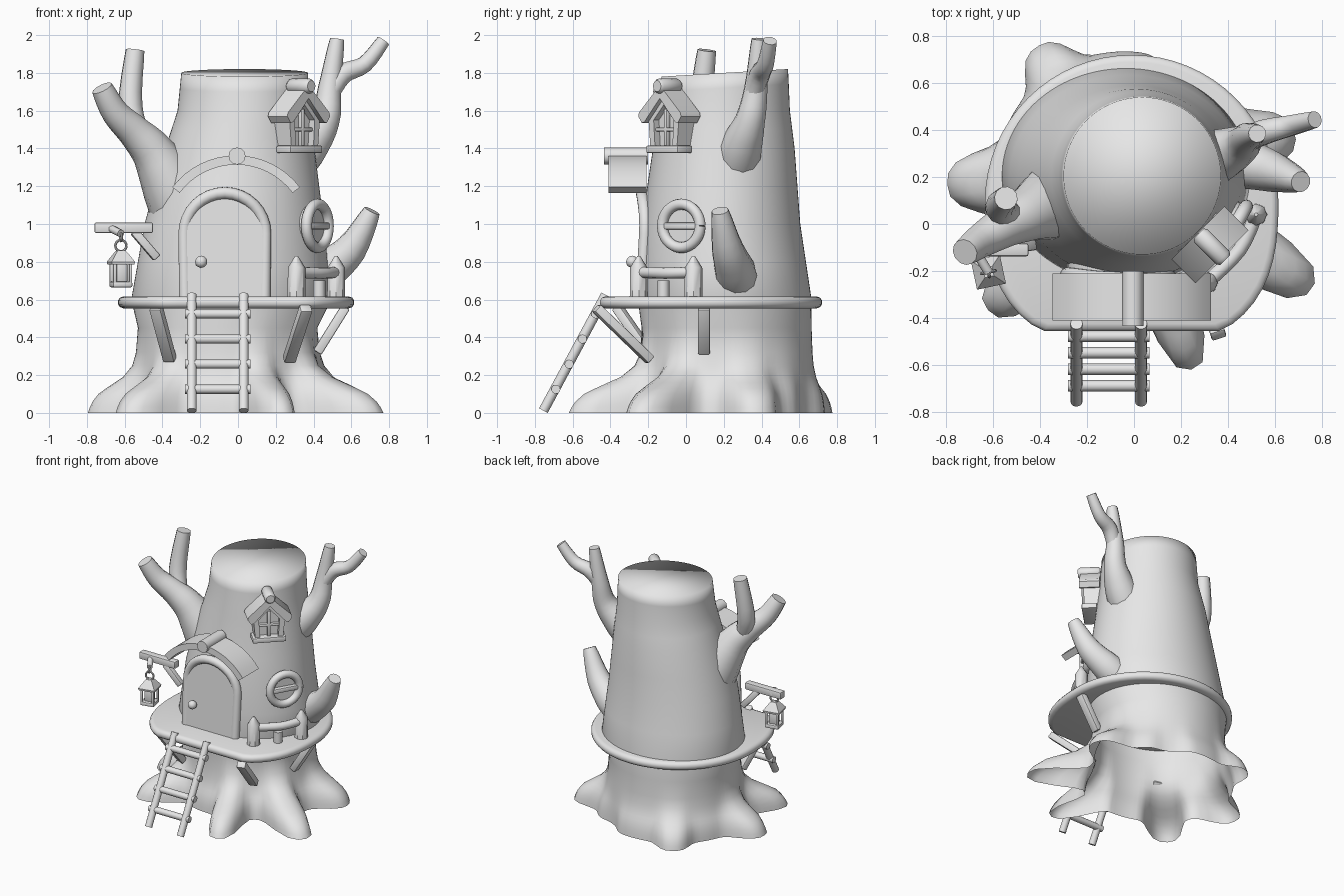
import bpy, bmesh
from math import sin, cos, pi, radians, exp, sqrt, hypot, atan2
from mathutils import Vector, Matrix

if "Cube" in bpy.data.objects:
    bpy.data.objects.remove(bpy.data.objects["Cube"])

GREY = (0.8, 0.8, 0.8, 1)
mat = bpy.data.materials.new("plain grey")
mat.use_nodes = True
mat.diffuse_color = GREY
mat.node_tree.nodes["Principled BSDF"].inputs["Base Color"].default_value = GREY
HERE = Matrix()


def finish(name, bm, place=HERE, angle=40):
    """Turn a bmesh into a named object, smooth except at sharp edges."""
    bmesh.ops.recalc_face_normals(bm, faces=bm.faces)
    for f in bm.faces:
        f.smooth = True
    for e in bm.edges:
        e.smooth = e.calc_face_angle(0) < radians(angle)
    bm.transform(place)
    mesh = bpy.data.meshes.new(name)
    bm.to_mesh(mesh)
    bm.free()
    mesh.materials.append(mat)
    bpy.context.scene.collection.objects.link(bpy.data.objects.new(name, mesh))


def loft(name, rings, place=HERE, caps=(True, True), angle=40):
    bm = bmesh.new()
    rows = [[bm.verts.new(p) for p in ring] for ring in rings]
    n = len(rows[0])
    for a, b in zip(rows, rows[1:]):
        for i in range(n):
            j = (i + 1) % n
            bm.faces.new((a[i], a[j], b[j], b[i]))
    for row, wanted in zip((rows[0], rows[-1]), caps):
        if wanted:
            bm.faces.new(row)
    finish(name, bm, place, angle)


def tube(name, pts, radii, place=HERE, sides=12, steps=1):
    """Round bar along a path; steps > 1 rounds the path off."""
    pts = [Vector(p) for p in pts]
    if not isinstance(radii, (list, tuple)):
        radii = [radii] * len(pts)
    path, sizes = [], []
    for i in range(len(pts) - 1):
        p0, p1, p2 = pts[max(i - 1, 0)], pts[i], pts[i + 1]
        p3 = pts[min(i + 2, len(pts) - 1)]
        for s in range(steps):
            t = s / steps
            path.append(p1 + (p2 - p0) * t / 2 + (p0 - p1 * 2.5 + p2 * 2 - p3 / 2) * t * t
                        + (p1 * 3 - p2 * 3 + p3 - p0) / 2 * t ** 3)
            sizes.append(radii[i] + (radii[i + 1] - radii[i]) * t)
    path.append(pts[-1])
    sizes.append(radii[-1])
    rings, old, turn = [], None, None
    for i, p in enumerate(path):
        d = (path[min(i + 1, len(path) - 1)] - path[max(i - 1, 0)]).normalized()
        turn = old.rotation_difference(d) @ turn if old else d.to_track_quat("Z", "Y")
        old = d
        rings.append([p + turn @ Vector((cos(2 * pi * k / sides), sin(2 * pi * k / sides), 0)) * sizes[i]
                      for k in range(sides)])
    loft(name, rings, place)


def prism(name, outline, y0, y1, place=HERE):
    """Extrude an x-z outline along y."""
    loft(name, [[(x, y, z) for x, z in outline] for y in (y0, y1)], place)


def box(name, centre, size, place=HERE, bevel=0.008):
    bm = bmesh.new()
    bmesh.ops.create_cube(bm, size=1)
    bm.transform(Matrix.Translation(centre) @ Matrix.Diagonal((*size, 1)))
    bmesh.ops.bevel(bm, geom=bm.edges[:], offset=bevel, segments=2, affect="EDGES", profile=0.5)
    finish(name, bm, place)


def strut(name, a, b, width, depth):
    """Square beam between two points."""
    a, b = Vector(a), Vector(b)
    turn = (b - a).to_track_quat("Z", "Y").to_matrix().to_4x4()
    box(name, (0, 0, 0), (width, depth, (b - a).length), Matrix.Translation((a + b) / 2) @ turn)


def arc(cx, cz, r, start, end, n):
    steps = [radians(start + (end - start) * i / n) for i in range(n + 1)]
    return [(cx + r * cos(t), cz + r * sin(t)) for t in steps]


def lerp_table(table, z):
    for a, b in zip(table, table[1:]):
        if z <= b[0]:
            t = (z - a[0]) / (b[0] - a[0])
            return [p + (q - p) * t for p, q in zip(a[1:], b[1:])]
    return table[-1][1:]


# Trunk: height, centre x, centre y, half width, half depth
TRUNK = [(0, -.04, .215, .48, .455), (.45, -.055, .215, .475, .45), (.6, -.035, .205, .53, .46),
         (1, -.02, .185, .475, .42), (1.4, .01, .2, .395, .375), (1.6, .03, .2, .35, .35),
         (1.8, .035, .205, .335, .335)]
FLARE = [(0, 1), (.05, .94), (.1, .8), (.14, .6), (.19, .32), (.25, .13), (.32, .05), (.45, 0), (2, 0)]
# Root tips: x, y, angular half width
ROOTS = [(-.42, .765, .21), (-.79, .17, .22), (-.62, -.38, .2), (.255, -.635, .17), (.76, -.275, .19),
         (.68, .39, .22), (.2, .64, .22)]


def trunk_point(t, z):
    cx, cy, rx, ry = lerp_table(TRUNK, z)
    r = 1 / sqrt((cos(t) / rx) ** 2 + (sin(t) / ry) ** 2)
    spread = .065
    for x, y, width in ROOTS:
        gap = (t - atan2(y - cy, x - cx) + pi) % (2 * pi) - pi
        spread += (hypot(x - cx, y - cy) - .54) * exp(-abs(gap / width) ** 3)
    r += lerp_table(FLARE, z)[0] * spread
    y = cy + r * sin(t)
    tilt = .06 * (y - .2) if z > 1.7 else 0
    return Vector((cx + r * cos(t), y, z + tilt))


levels = [0, .03, .06, .1, .13, .16, .19, .22, .25, .32, .45, .6, .8, 1, 1.2, 1.4, 1.5, 1.6, 1.72, 1.8]
loft("trunk", [[trunk_point(2 * pi * i / 96, z) for i in range(96)] for z in levels],
     caps=(False, True), angle=100)

# Branches
tube("right_branch", [(.2, .24, 1.22), (.36, .29, 1.4), (.46, .34, 1.55), (.485, .37, 1.72), (.525, .385, 1.98)],
     [.13, .115, .08, .062, .038], steps=4)
tube("right_branch_fork", [(.47, .35, 1.66), (.55, .39, 1.79), (.67, .42, 1.845), (.77, .445, 1.97)],
     [.05, .055, .045, .036], steps=4)
tube("left_branch", [(-.24, .15, .95), (-.35, .09, 1.2), (-.45, .04, 1.38), (-.55, -.01, 1.49), (-.65, -.07, 1.59),
                     (-.72, -.12, 1.72)], [.19, .16, .115, .09, .073, .057], steps=4)
tube("left_branch_fork", [(-.51, .02, 1.43), (-.57, .07, 1.62), (-.545, .11, 1.92)], [.06, .065, .05], steps=4)
tube("low_branch", [(.32, .28, .66), (.46, .26, .75), (.6, .22, .87), (.71, .18, 1.07)],
     [.11, .11, .085, .045], steps=4)


# Platform with rounded rim, fuller at the straight front
def platform_ring(inset, z):
    ring = []
    for i in range(64):
        c, s = cos(2 * pi * i / 64), sin(2 * pi * i / 64)
        power = 2 if s > 0 else 2.6
        r = (.625 - inset) / (abs(c) ** power + abs(s) ** power) ** (1 / power)
        ring.append((r * c - .01, max(.095 + r * s, inset - .455), z))
    return ring


rim = ((.03, .553), (.01, .56), (0, .575), (0, .595), (.01, .61), (.03, .617))
loft("platform", [platform_ring(i, z) for i, z in rim])

# Platform struts
for name, a, b in (("left_strut", (-.435, -.365, .56), (-.36, -.17, .28)),
                   ("front_strut", (.36, -.475, .555), (.27, -.19, .28)),
                   ("side_strut", (.57, .095, .56), (.42, .095, .32))):
    strut(name, a, b, .065, .05)

# Door, frame and knob
DOOR_X, SPRING = -.07, .95
tilted = Matrix.Translation((0, -.258, .61)) @ Matrix.Rotation(radians(-3), 4, "X") @ Matrix.Translation((0, 0, -.61))
arch = [(DOOR_X + .21, .6)] + arc(DOOR_X, SPRING, .215, 0, 180, 16) + [(DOOR_X - .21, .6)]
prism("door", arch, -.005, .1, tilted)
tube("door_frame", [(x, .6 * (x - DOOR_X) ** 2 - .005, z) for x, z in arch], .032, tilted)
bm = bmesh.new()
bmesh.ops.create_uvsphere(bm, u_segments=16, v_segments=10, radius=.032)
finish("door_knob", bm, Matrix.Translation((-.195, -.285, .8)))

# Curved awning with a ridge log
awning = arc(-.01, .94, .423, 37, 143, 16) + arc(-.01, .94, .374, 143, 37, 16)
prism("awning", awning, -.41, -.21)
tube("awning_ridge", [(-.005, -.435, 1.36), (-.005, -.2, 1.36)], .045)

# Ladder
for side, x in (("left", .03), ("right", -.245)):
    tube(side + "_ladder_rail", [(x, -.755, .012), (x, -.425, .625)], .026)
for i in range(4):
    z = .125 + .133 * i
    tube("ladder_rung", [(-.28, -.755 + .528 * z, z), (.065, -.755 + .528 * z, z)], .024)

# Fence
for name, x, y in (("front_fence_post", .31, -.25), ("back_fence_post", .52, .04)):
    tube(name, [(x, y, z) for z in (.6, .77, .83)], [.048, .046, .008], sides=8)
tube("fence_stub", [(.43, -.12, .6), (.43, -.12, .7)], .032)
tube("fence_rail", [(.31, -.25, .745), (.45, -.11, .74), (.52, .04, .745)], .03, steps=4)

# Round window
port = Matrix.Translation((.412, -.02, .99)) @ Matrix.Rotation(radians(60), 4, "Z")
circle = arc(0, 0, .115, 0, 360, 32)
tube("round_window_frame", [(x, -.01, z) for x, z in circle], .029, port)
prism("round_window_pane", circle[:-1], 0, .05, port)
box("round_window_bar", (0, -.01, 0), (.22, .04, .036), port)

# Gabled window
gable = Matrix.Translation((.325, -.09, 0)) @ Matrix.Rotation(radians(45), 4, "Z")
side = ((.1, 1.41), (.065, 1.41), (.075, 1.55), (0, 1.63), (0, 1.69), (.115, 1.57))
slab = ((0, 1.665), (0, 1.735), (.155, 1.59), (.16, 1.57), (.135, 1.535), (.115, 1.54))
box("gable_sill", (0, 0, 1.395), (.24, .11, .04), gable)
for name, s in (("left", 1), ("right", -1)):
    prism(name + "_gable_side", [(s * x, z) for x, z in side], -.04, .1, gable)
    prism(name + "_gable_roof", [(s * x, z) for x, z in slab], -.07, .075, gable)
prism("gable_pane", [(-.08, 1.41), (.08, 1.41), (.08, 1.56), (0, 1.64), (-.08, 1.56)], 0, .1, gable)
box("gable_upright", (0, -.015, 1.51), (.025, .03, .2), gable)
box("gable_crossbar", (0, -.015, 1.5), (.15, .03, .022), gable)
tube("gable_ridge", [(0, y, 1.73) for y in (-.09, -.075, .055, .07)], [.03, .04, .04, .03], gable)

# Lantern on its beam
box("lantern_beam", (-.605, -.11, .98), (.31, .055, .055))
strut("beam_brace", (-.55, -.11, .96), (-.43, -.09, .82), .045, .045)
tube("lantern_peg", [(-.69, -.09, .985), (-.62, -.205, .95)], .02)
lamp = Matrix.Translation((-.62, -.205, 0)) @ Matrix.Rotation(radians(12), 4, "Z")
for name, z, r, turn in (("upper", .93, .02, 90), ("lower", .885, .03, 0)):
    link = [(x, 0, h) for x, h in arc(0, z, r, 0, 360, 16)]
    tube(name + "_lantern_ring", link, .007, lamp @ Matrix.Rotation(radians(turn), 4, "Z"), sides=8)
square = [(1, 1), (-1, 1), (-1, -1), (1, -1)]
loft("lantern_roof", [[(a * r, b * r, z) for a, b in square]
                      for r, z in ((.06, .785), (.063, .8), (.032, .845), (.02, .86))], lamp)
box("lantern_base", (0, 0, .68), (.105, .105, .03), lamp)
box("lantern_glass", (0, 0, .74), (.06, .06, .1), lamp)
for a, b in square:
    box("lantern_post", (a * .043, b * .043, .74), (.016, .016, .11), lamp, bevel=.002)
